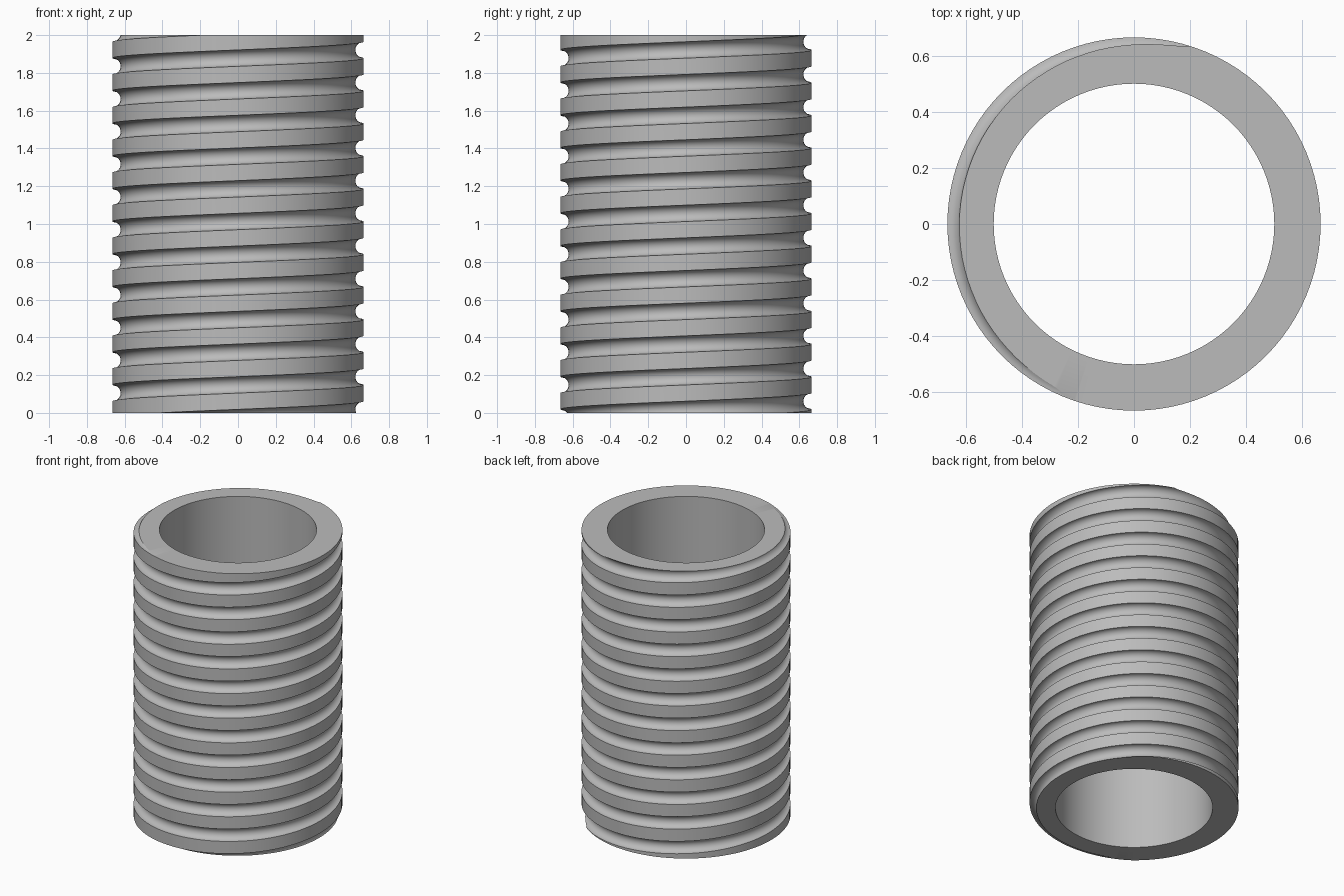
import bpy
import bmesh
from math import pi, sin, cos

cube = bpy.data.objects.get("Cube")
if cube:
    bpy.data.objects.remove(cube, do_unlink=True)

OUTER, INNER, HEIGHT = 0.665, 0.50, 2.0
PITCH, GROOVE = 0.173, 0.0435
PHASE = 0.105          # groove height on the -x side
STEPS = 96             # segments per turn
TURNS = 14

grey = bpy.data.materials.new("plain grey")
grey.use_nodes = True
grey.diffuse_color = (0.5, 0.5, 0.5, 1)
grey.node_tree.nodes["Principled BSDF"].inputs["Base Color"].default_value = (0.5, 0.5, 0.5, 1)

# One pitch of the wall: half-round groove, then the flat land above it
arc = 14
profile = [(OUTER - GROOVE * sin(pi * i / arc), -GROOVE * cos(pi * i / arc))
           for i in range(arc + 1)]
profile.append((OUTER, PITCH - GROOVE))

bm = bmesh.new()

# Sweep the profile along a rising helix; neighbouring turns weld together
rows = []
for s in range(STEPS * TURNS + 1):
    a = 2 * pi * s / STEPS
    lift = PHASE - PITCH * 1.5 + PITCH * (s / STEPS - 1)
    rows.append([bm.verts.new((r * cos(a), r * sin(a), z + lift)) for r, z in profile])
for low, high in zip(rows, rows[1:]):
    for i in range(len(profile) - 1):
        bm.faces.new((low[i], high[i], high[i + 1], low[i + 1]))
bmesh.ops.remove_doubles(bm, verts=bm.verts, dist=1e-5)

# Trim the threaded wall flat at both ends
for z, side in ((0, -1), (HEIGHT, 1)):
    bmesh.ops.bisect_plane(bm, geom=bm.verts[:] + bm.edges[:] + bm.faces[:], dist=1e-6,
                           plane_co=(0, 0, z), plane_no=(0, 0, side), clear_outer=True)

# Smooth bore
rings = [[bm.verts.new((INNER * cos(2 * pi * i / STEPS), INNER * sin(2 * pi * i / STEPS), z))
          for i in range(STEPS)] for z in (0, HEIGHT)]
for i in range(STEPS):
    j = (i + 1) % STEPS
    bm.faces.new((rings[0][i], rings[1][i], rings[1][j], rings[0][j]))

# Flat annular ends
for z in (0, HEIGHT):
    rim = [e for e in bm.edges if e.is_boundary and all(abs(v.co.z - z) < 1e-4 for v in e.verts)]
    bmesh.ops.triangle_fill(bm, edges=rim, use_beauty=True, normal=(0, 0, 1))
bmesh.ops.recalc_face_normals(bm, faces=bm.faces)

mesh = bpy.data.meshes.new("threaded_tube")
bm.to_mesh(mesh)
bm.free()
mesh.materials.append(grey)
tube = bpy.data.objects.new("threaded_tube", mesh)
bpy.context.collection.objects.link(tube)

bpy.ops.object.select_all(action='DESELECT')
tube.select_set(True)
bpy.context.view_layer.objects.active = tube
bpy.ops.object.shade_smooth_by_angle(angle=pi / 6)
